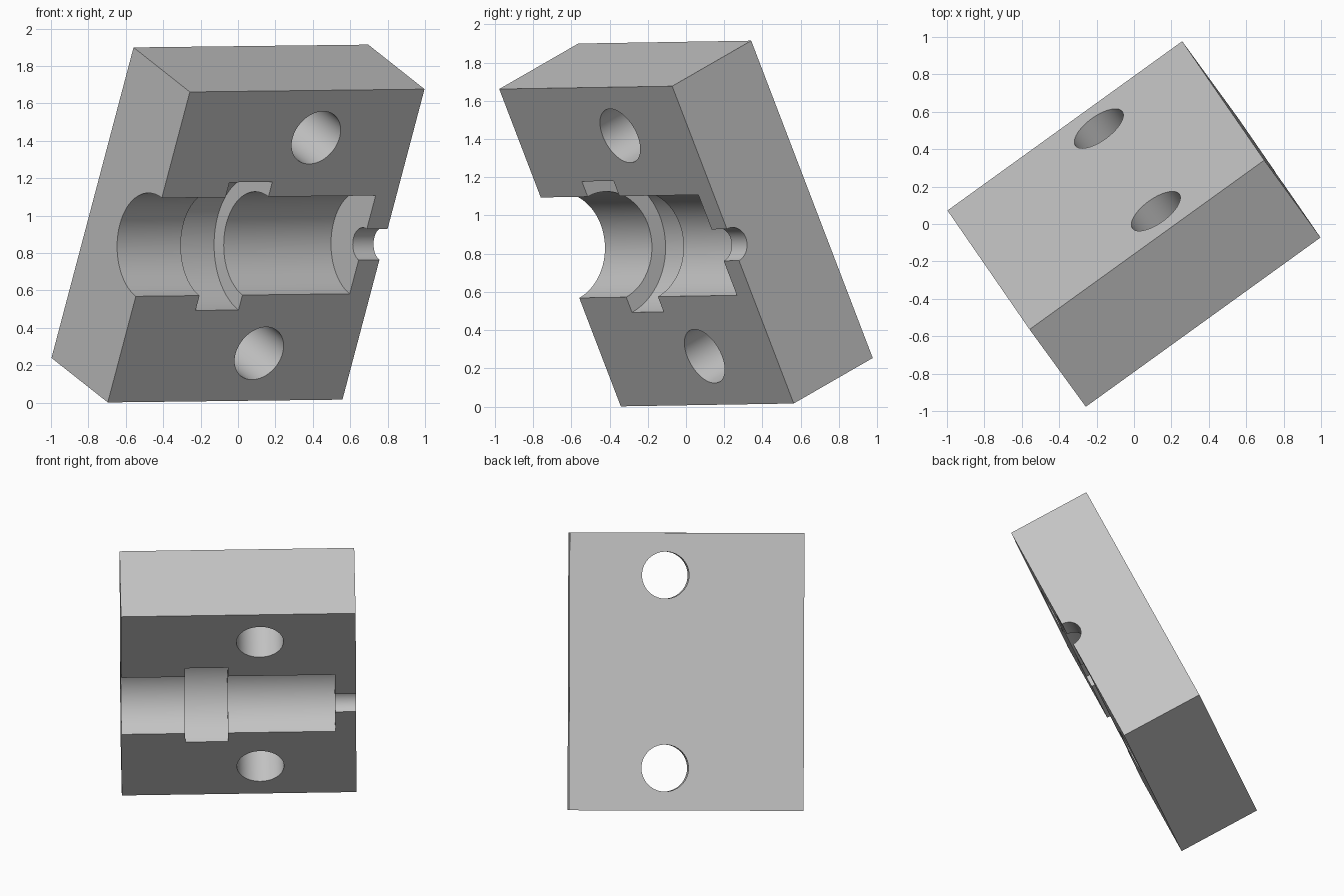
import bpy
import math
from mathutils import Matrix, Vector

default = bpy.data.objects.get("Cube")
if default:
    bpy.data.objects.remove(default, do_unlink=True)

# Block size: length along the bore, height, thickness
L, H, T = 1.547, 1.831, 0.564

grey = bpy.data.materials.new("plain grey")
grey.use_nodes = True
colour = (0.55, 0.55, 0.55, 1)
grey.diffuse_color = colour
grey.node_tree.nodes["Principled BSDF"].inputs["Base Color"].default_value = colour

# Rectangular body, built upright: x = bore, y = thickness, z = height
bpy.ops.mesh.primitive_cube_add(size=1)
block = bpy.context.object
block.name = "clamp_block"
block.data.transform(Matrix.Diagonal((L, T, H, 1)))
block.data.materials.append(grey)


def drill(name, radius, start, end, axis, offset):
    """Cut a round hole along the local x or y axis from start to end."""
    middle = (start + end) / 2
    bpy.ops.mesh.primitive_cylinder_add(vertices=96, radius=radius, depth=end - start)
    cutter = bpy.context.object
    cutter.name = name
    # half-step roll keeps cutter edges off the split face
    roll = Matrix.Rotation(math.pi / 96, 4, "Z")
    if axis == "x":
        turn = Matrix.Rotation(math.pi / 2, 4, "Y")
        place = Matrix.Translation((middle, *offset))
    else:
        turn = Matrix.Rotation(math.pi / 2, 4, "X")
        place = Matrix.Translation((offset[0], middle, offset[1]))
    cutter.data.transform(place @ turn @ roll)
    cutter.data.materials.append(grey)
    cutter.hide_render = True
    mod = block.modifiers.new(name, "BOOLEAN")
    mod.operation = "DIFFERENCE"
    mod.solver = "EXACT"
    mod.object = cutter
    bpy.context.view_layer.objects.active = block
    bpy.ops.object.modifier_apply(modifier=name)
    bpy.data.objects.remove(cutter, do_unlink=True)


# Stepped half bore, its axis lying on the front face
face = (-T / 2, 0)
drill("main_bore", 0.29, -L / 2 - 0.1, 1.41 - L / 2, "x", face)
drill("ring_groove", 0.378, 0.42 - L / 2, 0.703 - L / 2, "x", face)
drill("outlet_bore", 0.091, 1.3 - L / 2, L / 2 + 0.1, "x", face)

# Two bolt holes through the thickness
for side, name in ((1, "upper_bolt_hole"), (-1, "lower_bolt_hole")):
    drill(name, 0.155, -T, T, "y", (0.915 - L / 2, side * 0.636))

# Smooth bores, sharp edges
bpy.ops.object.select_all(action="DESELECT")
block.select_set(True)
bpy.context.view_layer.objects.active = block
bpy.ops.object.shade_smooth_by_angle(angle=math.radians(30))

# Tilt the block into its pose
along = Vector((1.255, 0.905, 0.015)).normalized()
up = Vector((0.44, -0.635, 1.66))
up = (up - along * up.dot(along)).normalized()
back = up.cross(along)
pose = Matrix((along, back, up)).transposed().to_4x4()
block.data.transform(Matrix.Translation((0, 0, 0.958)) @ pose)
